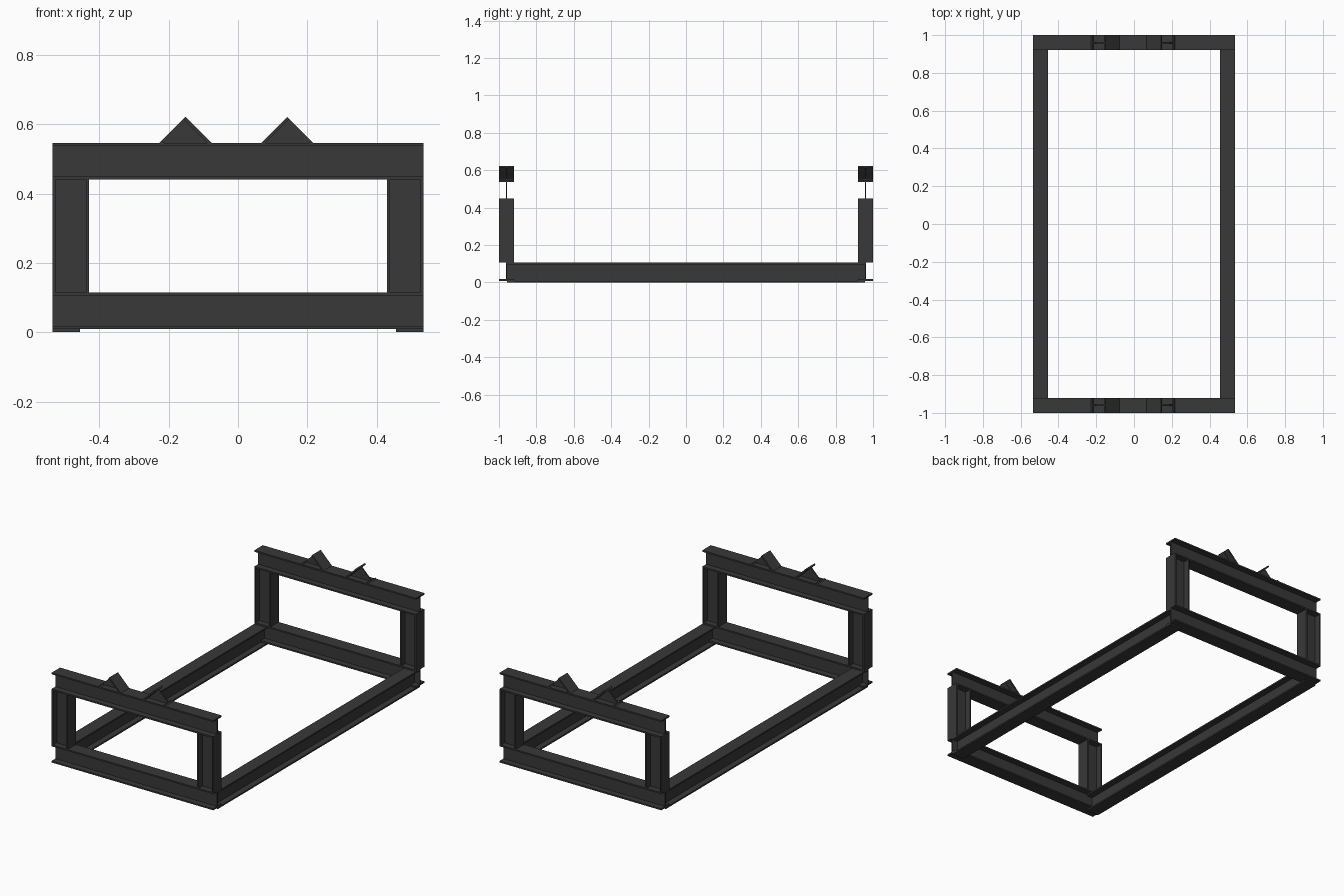
import bpy, bmesh
from mathutils import Vector

if "Cube" in bpy.data.objects:
    bpy.data.objects.remove(bpy.data.objects["Cube"])

H, W, TF, TW = 0.106, 0.08, 0.009, 0.007   # I-section: height, width, flange, web
HX, YC = 0.536, 0.96                       # half width, end frame centre line
Z0, Z1 = 0.009, 0.441                      # undersides of lower and upper beams

steel = bpy.data.materials.new("dark_steel")
steel.diffuse_color = (0.04, 0.04, 0.04, 1)
steel.use_nodes = True
steel.node_tree.nodes["Principled BSDF"].inputs["Base Color"].default_value = steel.diffuse_color


def extrude(name, parts):
    """Each part is (list of 3D profile points, extrusion vector)."""
    bm = bmesh.new()
    for pts, vec in parts:
        face = bm.faces.new([bm.verts.new(p) for p in pts])
        ext = bmesh.ops.extrude_face_region(bm, geom=[face], use_keep_orig=True)
        verts = [g for g in ext["geom"] if isinstance(g, bmesh.types.BMVert)]
        bmesh.ops.translate(bm, verts=verts, vec=vec)
    bmesh.ops.recalc_face_normals(bm, faces=bm.faces)
    mesh = bpy.data.meshes.new(name)
    bm.to_mesh(mesh)
    bm.free()
    mesh.materials.append(steel)
    ob = bpy.data.objects.new(name, mesh)
    bpy.context.collection.objects.link(ob)
    return ob


def i_beam(name, start, end, wide, tall):
    """I-section swept from start to end; wide/tall are its section axes."""
    start, end, wide, tall = map(Vector, (start, end, wide, tall))
    w, h, t, f = W / 2, H / 2, TW / 2, H / 2 - TF
    half = [(w, -h), (w, -f), (t, -f), (t, f), (w, f), (w, h)]
    prof = half + [(-a, b) for a, b in reversed(half)]
    extrude(name, [([start + wide * a + tall * b for a, b in prof], end - start)])


def chock(name, x, y, s):
    """Beam offcut cut at 45 degrees; s = direction of the sloping flange."""
    h, e, z = H / 2 ** 0.5, TF / 2 ** 0.5, Z1 + H
    flange = [(0, h), (h, 0), (h - 2 * e, 0), (-e, h - e)]
    web = [(-e, h - e), (h - 2 * e, 0), (2 * e - h, 0), (e - h, e)]
    tip = [(-h, 0), (2 * e - h, 0), (e - h, e)]
    parts = []
    for prof, wid in ((flange, W), (web, TW), (tip, W)):
        pts = [(x + s * a, y - wid / 2, z + b) for a, b in prof]
        parts.append((pts, Vector((0, wid, 0))))
    extrude(name, parts)


X, Y, Z = (1, 0, 0), (0, 1, 0), (0, 0, 1)

# End frames: lower beam, two columns, upper beam, two chocks
for end, y in (("front", -YC), ("back", YC)):
    for level, z in (("lower", Z0), ("upper", Z1)):
        i_beam(f"{end}_{level}_beam", (-HX, y, z + H / 2), (HX, y, z + H / 2), Y, Z)
    for side, s in (("left", -1), ("right", 1)):
        cx = s * (HX - H / 2)
        i_beam(f"{end}_{side}_column", (cx, y, Z0 + H), (cx, y, Z1), Y, X)
    chock(f"{end}_left_chock", -0.152, y, 1)
    chock(f"{end}_right_chock", 0.142, y, -1)

# Long side rails slotted between the flanges of the lower beams
for side, s in (("left", -1), ("right", 1)):
    rx, ry = s * (HX - W / 2), YC - TW / 2
    i_beam(f"{side}_rail", (rx, -ry, H / 2), (rx, ry, H / 2), X, Z)
